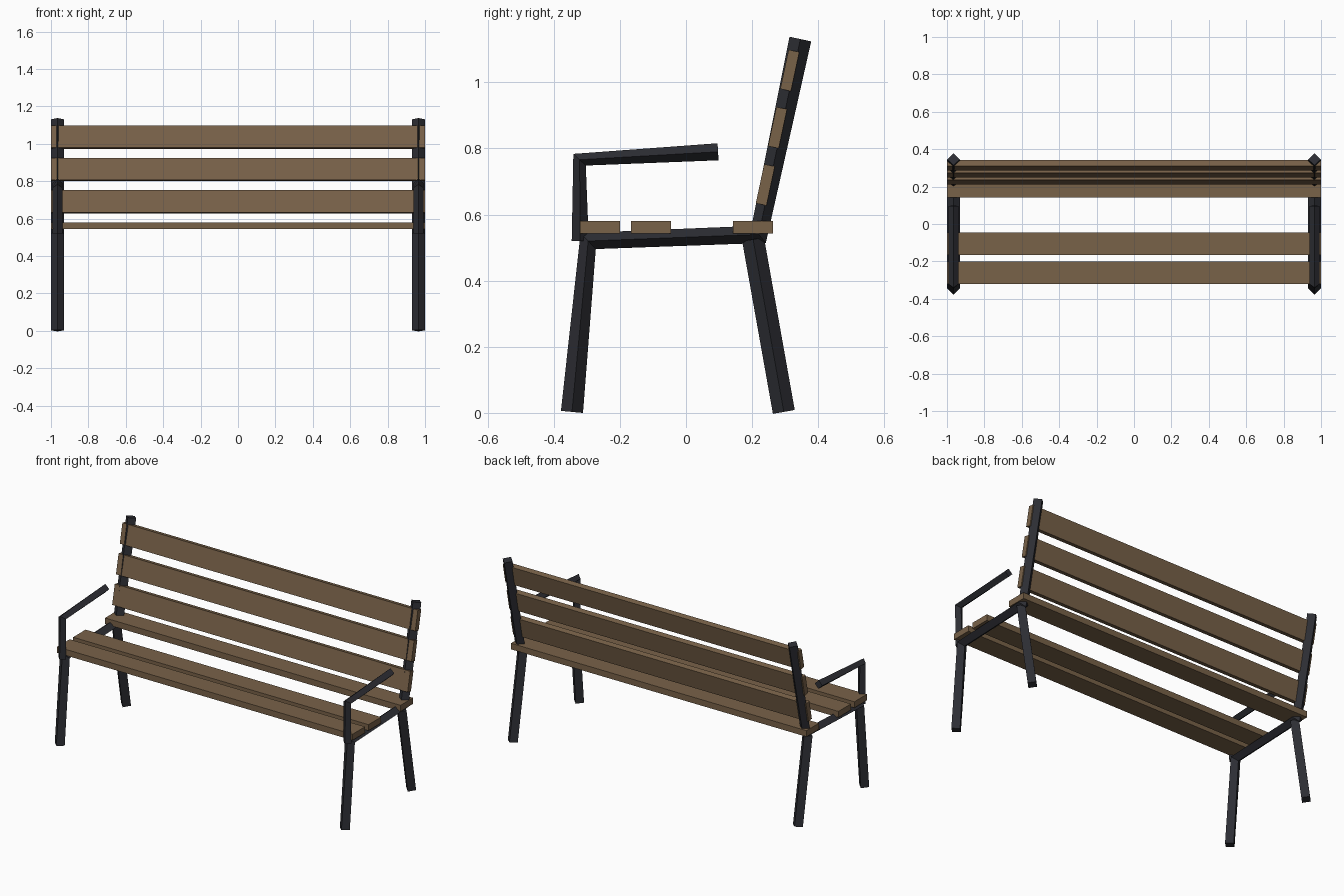
import bpy, bmesh
from math import atan2
from mathutils import Vector, Matrix

cube = bpy.data.objects.get("Cube")
if cube:
    bpy.data.objects.remove(cube, do_unlink=True)


def material(name, rgb):
    m = bpy.data.materials.new(name)
    m.use_nodes = True
    color = (*rgb, 1)
    m.diffuse_color = color
    m.node_tree.nodes["Principled BSDF"].inputs["Base Color"].default_value = color
    return m


WOOD = material("brown wood", (0.19, 0.122, 0.066))
METAL = material("dark metal", (0.026, 0.027, 0.034))


def finish(name, bm, mat):
    bmesh.ops.recalc_face_normals(bm, faces=bm.faces)
    mesh = bpy.data.meshes.new(name)
    bm.to_mesh(mesh)
    bm.free()
    mesh.materials.append(mat)
    obj = bpy.data.objects.new(name, mesh)
    bpy.context.collection.objects.link(obj)


def bar(name, x, path, radius):
    """Sweep a diamond section along a (y, z) path."""
    bm = bmesh.new()
    pts = [Vector((x, y, z)) for y, z in path]
    rings = []
    for i, p in enumerate(pts):
        before = (p - pts[i - 1]).normalized() if i else Vector()
        after = (pts[i + 1] - p).normalized() if i < len(pts) - 1 else Vector()
        side = Vector((radius, 0, 0))
        normal = (before + after).normalized().cross(side)
        rings.append([bm.verts.new(p + d) for d in (side, normal, -side, -normal)])
    for a, b in zip(rings, rings[1:]):
        for k in range(4):
            n = (k + 1) % 4
            bm.faces.new((a[k], a[n], b[n], b[k]))
    bm.faces.new(rings[0])
    bm.faces.new(rings[-1])
    finish(name, bm, METAL)


def slat(name, y, z, depth, height, lean=0):
    bm = bmesh.new()
    place = Matrix.Translation((0, y, z)) @ Matrix.Rotation(-lean, 4, 'X')
    bmesh.ops.create_cube(bm, size=1, matrix=place @ Matrix.Diagonal((2, depth, height, 1)))
    finish(name, bm, WOOD)


# Side frames: front leg, seat rail and back post in one bent bar
RAIL_END, POST_TOP = (0.22, 0.54), (0.346, 1.131)
for label, x in (("left", 0.965), ("right", -0.965)):
    bar(label + "_frame", x, [(-0.345, 0.003), (-0.296, 0.52), RAIL_END, POST_TOP], 0.0335)
    bar(label + "_rear_leg", x, [(0.296, 0.003), (0.203, 0.525)], 0.0335)
    bar(label + "_armrest", x, [(-0.32, 0.52), (-0.322, 0.766), (0.097, 0.79)], 0.0258)

# Seat slats
for i, y in enumerate((-0.26, -0.106, 0.203)):
    slat(f"seat_slat_{i + 1}", y, 0.562, 0.121, 0.037)

# Back slats follow the lean of the back posts
lean = atan2(POST_TOP[0] - RAIL_END[0], POST_TOP[1] - RAIL_END[1])
for i in range(3):
    slat(f"back_slat_{i + 1}", 0.24 + 0.037 * i, 0.69 + 0.173 * i, 0.033, 0.121, lean)
